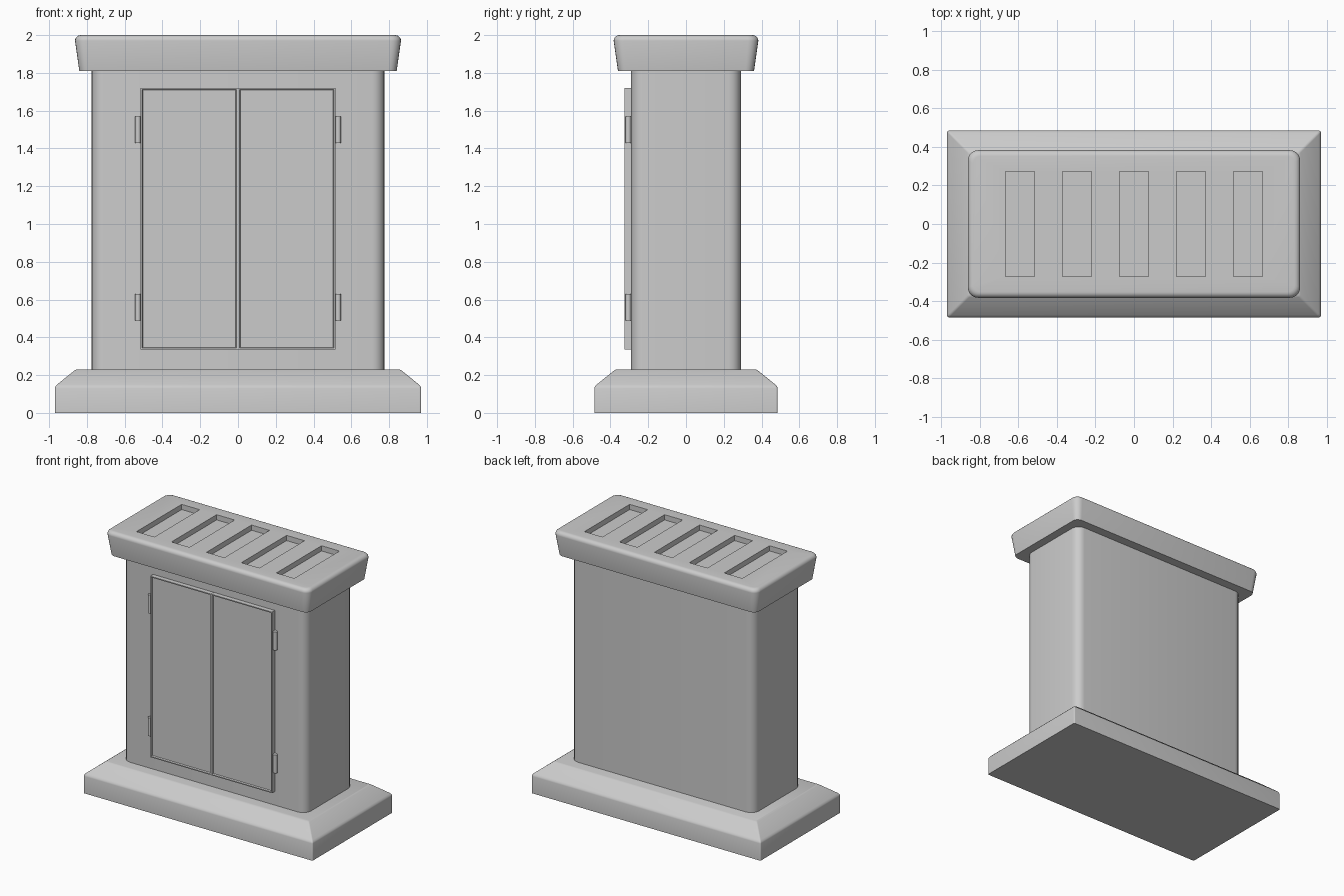
import bpy, bmesh
from math import cos, sin, pi, radians

if "Cube" in bpy.data.objects:
    bpy.data.objects.remove(bpy.data.objects["Cube"], do_unlink=True)

grey = bpy.data.materials.new("light_grey")
grey.use_nodes = True
colour = (0.6, 0.6, 0.6, 1)
grey.diffuse_color = colour
grey.node_tree.nodes["Principled BSDF"].inputs["Base Color"].default_value = colour


def finish(name, bm, smooth=True):
    bmesh.ops.recalc_face_normals(bm, faces=bm.faces)
    mesh = bpy.data.meshes.new(name)
    bm.to_mesh(mesh)
    bm.free()
    mesh.materials.append(grey)
    obj = bpy.data.objects.new(name, mesh)
    bpy.context.collection.objects.link(obj)
    if smooth:
        smooth_shade(obj)
    return obj


def smooth_shade(obj):
    bpy.ops.object.select_all(action='DESELECT')
    obj.select_set(True)
    bpy.context.view_layer.objects.active = obj
    bpy.ops.object.shade_smooth_by_angle(angle=radians(35))


def rounded_ring(bm, hx, hy, r, z, steps=5):
    ring = []
    for q, (sx, sy) in enumerate([(1, 1), (-1, 1), (-1, -1), (1, -1)]):
        for i in range(steps + 1):
            a = (q + i / steps) * pi / 2
            ring.append(bm.verts.new((sx * (hx - r) + r * cos(a),
                                      sy * (hy - r) + r * sin(a), z)))
    return ring


def loft(name, sections):
    """Stack rounded rectangles (half x, half y, corner radius, z)."""
    bm = bmesh.new()
    rings = [rounded_ring(bm, *s) for s in sections]
    for a, b in zip(rings, rings[1:]):
        n = len(a)
        for i in range(n):
            j = (i + 1) % n
            bm.faces.new((a[i], a[j], b[j], b[i]))
    bm.faces.new(rings[0][::-1])
    bm.faces.new(rings[-1])
    return finish(name, bm)


def add_box(bm, x0, x1, y0, y1, z0, z1):
    verts = bmesh.ops.create_cube(bm, size=1)["verts"]
    for v in verts:
        v.co = (x1 if v.co.x > 0 else x0, y1 if v.co.y > 0 else y0,
                z1 if v.co.z > 0 else z0)
    return verts


# Plinth with sloped shoulders, and the cabinet body
loft("plinth", [(0.97, 0.485, 0.01, 0), (0.97, 0.485, 0.01, 0.13),
                (0.967, 0.482, 0.01, 0.14), (0.958, 0.473, 0.01, 0.15),
                (0.865, 0.38, 0.01, 0.225), (0.855, 0.37, 0.01, 0.23)])
loft("cabinet_body", [(0.775, 0.29, 0.065, 0.2), (0.775, 0.29, 0.065, 1.85)])

# Flared lid with a rounded rim
rim = [(0.863 - 0.03 * (1 - cos(a)), 0.383 - 0.03 * (1 - cos(a)),
        0.055 - 0.02 * (1 - cos(a)), 1.97 + 0.03 * sin(a))
       for a in (i * pi / 10 for i in range(6))]
lid = loft("vented_lid", [(0.84, 0.36, 0.045, 1.81)] + rim)

# Five vent recesses cut into the lid
bm = bmesh.new()
for i in range(-2, 3):
    x = i * 0.296
    add_box(bm, x - 0.076, x + 0.076, -0.273, 0.273, 1.96, 2.1)
cutter = finish("vent_cutter", bm, smooth=False)
cutter.hide_render = True
cut = lid.modifiers.new("vents", 'BOOLEAN')
cut.operation = 'DIFFERENCE'
cut.solver = 'EXACT'
cut.object = cutter
graph = bpy.context.evaluated_depsgraph_get()
baked = bpy.data.meshes.new_from_object(lid.evaluated_get(graph))
lid.modifiers.clear()
lid.data = baked
bpy.data.objects.remove(cutter, do_unlink=True)
smooth_shade(lid)

for side, s in (("left", 1), ("right", -1)):
    # Door with a thin raised border around a recessed panel
    bm = bmesh.new()
    add_box(bm, *sorted((s * 0.001, s * 0.515)), -0.325, -0.28, 0.335, 1.72)
    bm.normal_update()
    front = [f for f in bm.faces if f.normal.y < -0.9]
    bmesh.ops.inset_region(bm, faces=front, thickness=0.011)
    bmesh.ops.inset_region(bm, faces=front, thickness=0.005, depth=-0.012)
    finish(side + "_door", bm, smooth=False)

    # Hinges: a mounting leaf and a faceted knuckle
    for level, z in (("upper", 1.5), ("lower", 0.56)):
        bm = bmesh.new()
        add_box(bm, *sorted((s * 0.51, s * 0.535)), -0.312, -0.28, z - 0.07, z + 0.07)
        pin = bmesh.ops.create_cone(bm, cap_ends=True, segments=12, radius1=0.015,
                                    radius2=0.015, depth=0.14)["verts"]
        bmesh.ops.translate(bm, verts=pin, vec=(s * 0.53, -0.306, z))
        finish(f"{level}_{side}_hinge", bm)
